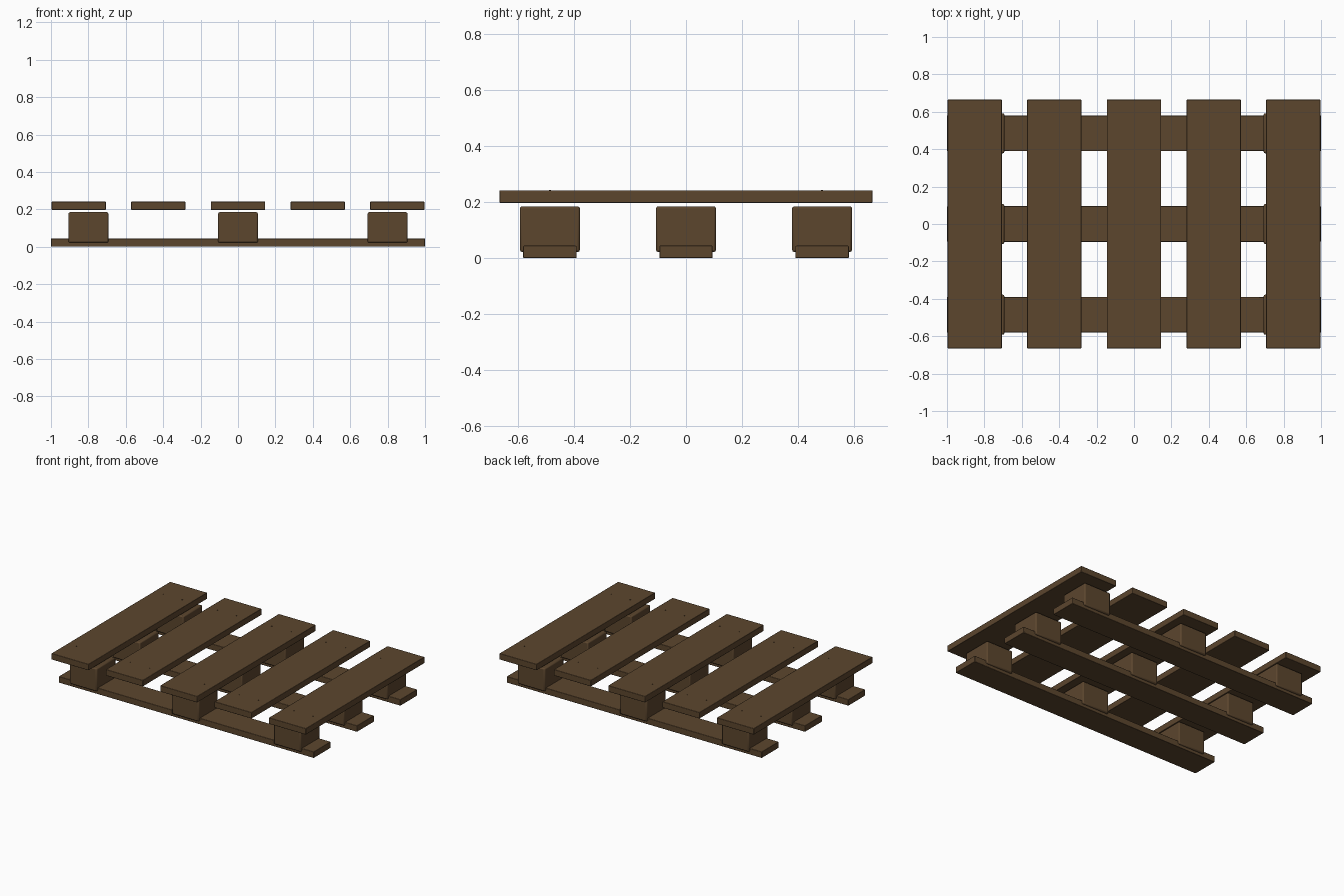
import bpy

cube = bpy.data.objects.get("Cube")
if cube:
    bpy.data.objects.remove(cube, do_unlink=True)

wood = bpy.data.materials.new("brown_wood")
wood.use_nodes = True
wood.diffuse_color = (0.107, 0.061, 0.027, 1)
shader = wood.node_tree.nodes["Principled BSDF"]
shader.inputs["Base Color"].default_value = wood.diffuse_color
shader.inputs["Roughness"].default_value = 0.9


def plank(name, center, size, bevel):
    """Box with softened edges."""
    bpy.ops.mesh.primitive_cube_add(size=1, location=center)
    ob = bpy.context.object
    ob.name = name
    ob.scale = size
    bpy.ops.object.transform_apply(location=False, rotation=False, scale=True)
    mod = ob.modifiers.new("soft_edges", "BEVEL")
    mod.width = bevel
    mod.segments = 2
    ob.data.materials.append(wood)
    bpy.ops.object.shade_smooth_by_angle()


def nail(name, center):
    """Small round head just proud of the slat."""
    bpy.ops.mesh.primitive_cylinder_add(vertices=8, radius=0.004, depth=0.008, location=center)
    ob = bpy.context.object
    ob.name = name
    ob.data.materials.append(wood)


ROWS = (-0.485, 0, 0.485)
SLAT_TOP = 0.241

# Bottom runners with three blocks on each
for y in ROWS:
    plank("bottom_runner", (0, y, 0.022), (2, 0.19, 0.044), 0.003)
    for x in (-0.8, 0, 0.8):
        plank("spacer_block", (x, y, 0.103), (0.213, 0.214, 0.163), 0.008)

# Top slats, nailed near both ends
for i in range(-2, 3):
    x = i * 0.426
    plank("top_slat", (x, 0, 0.219), (0.29, 1.33, 0.044), 0.003)
    for y in (ROWS[0], ROWS[2]):
        for dx in (-0.075, 0.075):
            nail("nail_head", (x + dx, y, SLAT_TOP - 0.002))
